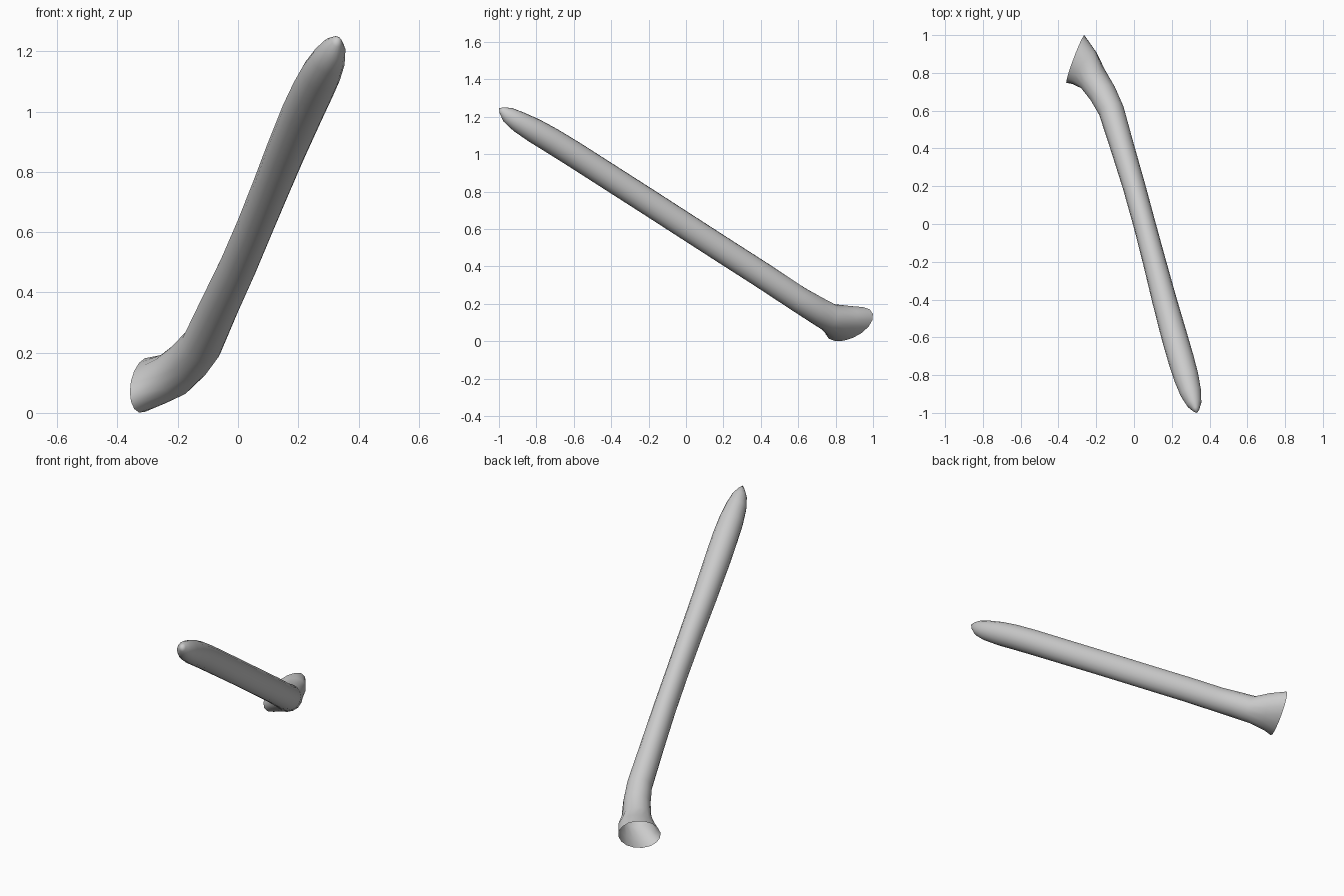
import bpy
import bmesh
import math
from mathutils import Vector

old = bpy.data.objects.get("Cube")
if old:
    bpy.data.objects.remove(old, do_unlink=True)

SIDES = 16

# Plain grey material
grey = bpy.data.materials.new("light grey")
grey.use_nodes = True
colour = (0.6, 0.6, 0.6, 1.0)
grey.diffuse_color = colour
bsdf = next(n for n in grey.node_tree.nodes if n.type == 'BSDF_PRINCIPLED')
bsdf.inputs["Base Color"].default_value = colour

# Shaft sections from base to tip: centre, sideways radius, upright radius
sections = [
    ((-0.215, 0.765, 0.128), 0.079, 0.076),
    ((-0.165, 0.69, 0.172), 0.073, 0.073),
    ((-0.120, 0.60, 0.226), 0.068, 0.070),
    ((-0.060, 0.40, 0.358), 0.063, 0.070),
    ((0.000, 0.20, 0.486), 0.060, 0.070),
    ((0.055, 0.00, 0.615), 0.059, 0.070),
    ((0.108, -0.20, 0.744), 0.061, 0.070),
    ((0.160, -0.40, 0.872), 0.065, 0.070),
    ((0.215, -0.60, 1.000), 0.069, 0.070),
    ((0.250, -0.72, 1.074), 0.069, 0.069),
    ((0.276, -0.81, 1.126), 0.066, 0.066),
    ((0.301, -0.895, 1.174), 0.056, 0.057),
    ((0.318, -0.950, 1.209), 0.040, 0.044),
    ((0.328, -0.982, 1.233), 0.018, 0.022),
]
TIP = Vector((0.333, -1.0, 1.247))

# Flared, slanted open end: centre, sideways axis, upright axis
rings = [
    (Vector((-0.310, 0.873, 0.092)), Vector((0.049, 0.124, 0.022)), Vector((0, 0.030, 0.089))),
    (Vector((-0.265, 0.828, 0.106)), Vector((0.065, 0.082, 0.010)), Vector((0, 0.030, 0.084))),
]

# Shaft sections stand square to the path
centres = [rings[-1][0]] + [Vector(s[0]) for s in sections] + [TIP]
for i, (centre, a, b) in enumerate(sections, 1):
    along = (centres[i + 1] - centres[i - 1]).normalized()
    side = along.cross(Vector((0, 0, 1))).normalized()
    if side.x < 0:
        side.negate()
    up = side.cross(along).normalized()
    if up.z < 0:
        up.negate()
    rings.append((Vector(centre), side * a, up * b))

# Skin the rings and close the tip
bm = bmesh.new()
angles = [2 * math.pi * k / SIDES for k in range(SIDES)]
loops = [[bm.verts.new(centre + side * math.cos(t) + up * math.sin(t)) for t in angles]
         for centre, side, up in rings]
for low, high in zip(loops, loops[1:]):
    for k in range(SIDES):
        n = (k + 1) % SIDES
        bm.faces.new((low[k], low[n], high[n], high[k]))
tip = bm.verts.new(TIP)
for k in range(SIDES):
    bm.faces.new((loops[-1][k], loops[-1][(k + 1) % SIDES], tip))

# Point the faces outward
bm.faces.ensure_lookup_table()
bm.normal_update()
mid = bm.faces[SIDES * 6]
if mid.normal.dot(mid.calc_center_median() - rings[6][0]) < 0:
    bmesh.ops.reverse_faces(bm, faces=bm.faces[:])

mesh = bpy.data.meshes.new("horn")
bm.to_mesh(mesh)
bm.free()
mesh.materials.append(grey)
horn = bpy.data.objects.new("horn", mesh)
bpy.context.collection.objects.link(horn)

for o in bpy.context.selected_objects:
    o.select_set(False)
horn.select_set(True)
bpy.context.view_layer.objects.active = horn
bpy.ops.object.shade_smooth_by_angle(angle=math.radians(60))
